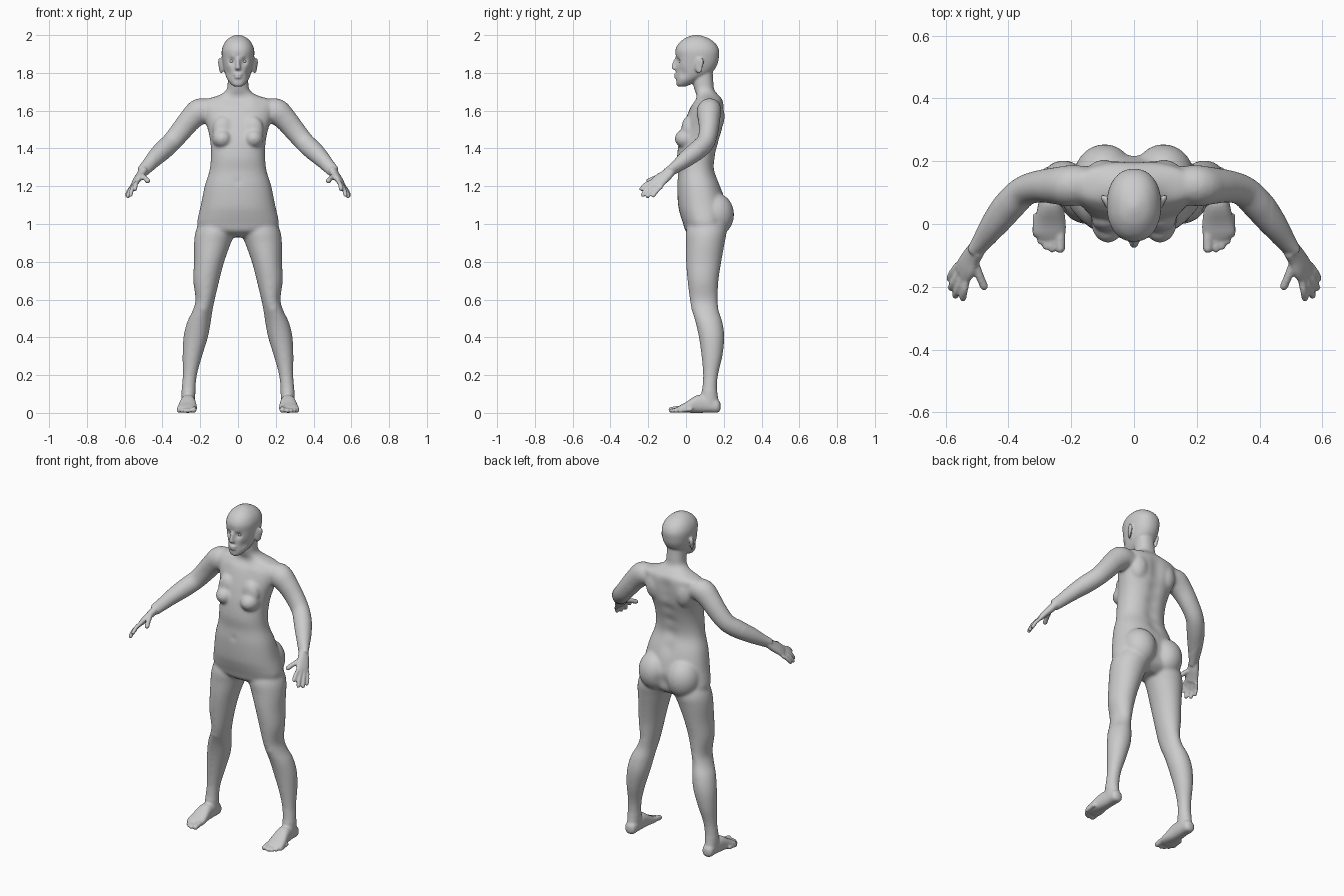
import bpy, bmesh, math
from mathutils import Vector, Matrix

bm = bmesh.new()


def spline(rows, n=4):
    """Catmull-Rom resampling of rows of numbers."""
    out = []
    for i in range(len(rows) - 1):
        p = [rows[max(0, min(len(rows) - 1, i + k))] for k in (-1, 0, 1, 2)]
        for j in range(n):
            t = j / n
            out.append([0.5 * (2 * b + (c - a) * t + (2 * a - 5 * b + 4 * c - d) * t * t
                               + (3 * b - a - 3 * c + d) * t ** 3) for a, b, c, d in zip(*p)])
    return out + [list(rows[-1])]


def loft(rows, u=None, v=None, power=2.0, seg=32):
    """Closed skin through rows of (x, y, z, half_u, half_v)."""
    rows = spline(rows)
    pts = [Vector(r[:3]) for r in rows]
    rings = []
    for i, (c, r) in enumerate(zip(pts, rows)):
        a, b = u, v
        if v is None:
            t = (pts[min(i + 1, len(pts) - 1)] - pts[max(i - 1, 0)]).normalized()
            b = t.cross(Vector(u)).normalized()
            a = b.cross(t)
        a, b = Vector(a), Vector(b)
        ring = []
        for k in range(seg):
            w = 2 * math.pi * k / seg
            cx, sy = math.cos(w), math.sin(w)
            px = math.copysign(abs(cx) ** (2 / power), cx) * max(r[3], 0.002)
            py = math.copysign(abs(sy) ** (2 / power), sy) * max(r[4], 0.002)
            ring.append(bm.verts.new(c + a * px + b * py))
        rings.append(ring)
    for p, q in zip(rings, rings[1:]):
        for k in range(seg):
            bm.faces.new((p[k], p[(k + 1) % seg], q[(k + 1) % seg], q[k]))
    bm.faces.new(rings[0][::-1])
    bm.faces.new(rings[-1])


def stack(rows, power=2.0):
    """Level rings from (z, centre x, half width, front y, back y)."""
    loft([(c, (f + b) / 2, z, w, (b - f) / 2) for z, c, w, f, b in rows],
         (1, 0, 0), (0, 1, 0), power)


def ball(c, r, rot=0.0):
    m = Matrix.Translation(c) @ Matrix.Rotation(rot, 4, 'Z') @ Matrix.Diagonal((*r, 1))
    bmesh.ops.create_uvsphere(bm, u_segments=24, v_segments=16, radius=1, matrix=m)


def digit(points, r):
    """Finger or toe with rounded ends."""
    loft([(*p, r, r) for p in points], (0.1, 0.2, 1), seg=12)
    ball(points[-1], (r, r, r))


# leg
stack([(1.02, .115, .085, .02, .20), (.96, .12, .105, .0, .215), (.9, .135, .098, 0, .205),
       (.8, .153, .08, 0, .187), (.7, .168, .069, .008, .172), (.6, .174, .051, .02, .168),
       (.54, .188, .053, .032, .174), (.48, .207, .063, .05, .193), (.4, .224, .065, .068, .203),
       (.3, .242, .052, .082, .193), (.2, .255, .038, .09, .17), (.12, .262, .037, .084, .165),
       (.05, .263, .036, .07, .175)])
ball((.185, .062, .56), (.034, .036, .045))
# foot and toes
loft([(.262, .183, .035, .012, .015), (.262, .168, .036, .032, .034), (.262, .12, .045, .036, .044),
      (.265, .06, .047, .041, .047), (.268, 0, .029, .051, .028), (.27, -.03, .021, .052, .020),
      (.266, -.048, .017, .040, .013)], (1, 0, 0), (0, 0, 1), 2.4)
for x, y, r in ((.235, -.077, .016), (.262, -.08, .0115), (.281, -.072, .011),
                (.298, -.055, .011), (.313, -.032, .011)):
    digit([(x, y + .065, r + .008), (x, y + .03, r + .005), (x, y, r)], r)
# arm
loft([(.14, .13, 1.60, .055, .055), (.2, .122, 1.597, .066, .07), (.25, .122, 1.555, .059, .062),
      (.3, .12, 1.495, .052, .057), (.35, .105, 1.435, .049, .053), (.395, .062, 1.392, .051, .052),
      (.44, .005, 1.348, .045, .045), (.48, -.05, 1.305, .032, .036), (.507, -.088, 1.277, .022, .032)],
     (-.5, -.78, .45))
# hand, fingers and thumb
loft([(.5, -.08, 1.285, .030, .022), (.517, -.105, 1.258, .034, .021), (.533, -.135, 1.235, .040, .018),
      (.547, -.158, 1.212, .040, .014)], (-.5, -.78, .45), None, 2.3)
digit([(.53, -.165, 1.228), (.54, -.21, 1.212), (.545, -.236, 1.186)], .0115)
digit([(.541, -.158, 1.22), (.559, -.205, 1.19), (.569, -.228, 1.154)], .0115)
digit([(.551, -.145, 1.21), (.574, -.186, 1.176), (.583, -.203, 1.146)], .0112)
digit([(.56, -.128, 1.2), (.58, -.155, 1.174), (.588, -.173, 1.15)], .0108)
digit([(.512, -.11, 1.262), (.492, -.165, 1.243), (.478, -.198, 1.228)], .0135)
# breast, buttock, shoulder blade
ball((.083, .005, 1.452), (.054, .066, .052))
ball((.08, .01, 1.50), (.055, .035, .07))
ball((.093, .155, 1.05), (.098, .1, .115))
ball((.095, .155, 1.57), (.06, .05, .085))
# ear
ball((.089, .068, 1.838), (.008, .025, .042), -.45)
ball((.096, .082, 1.855), (.010, .012, .025), -.45)

# mirror every side part
geo = bmesh.ops.duplicate(bm, geom=bm.verts[:] + bm.edges[:] + bm.faces[:])["geom"]
bmesh.ops.scale(bm, vec=(-1, 1, 1), verts=[g for g in geo if isinstance(g, bmesh.types.BMVert)])

# torso and neck
stack([(.93, 0, .08, .05, .16), (.96, 0, .19, .0, .2), (1.0, 0, .216, -.015, .215),
       (1.05, 0, .209, -.031, .22), (1.1, 0, .197, -.042, .213), (1.2, 0, .177, -.047, .185),
       (1.28, 0, .152, -.043, .155), (1.35, 0, .144, -.048, .157), (1.43, 0, .146, -.038, .175),
       (1.5, 0, .16, -.02, .195), (1.56, 0, .18, .0, .203), (1.62, 0, .195, .025, .203),
       (1.655, 0, .185, .05, .195), (1.68, 0, .105, .055, .175), (1.71, 0, .062, .045, .15),
       (1.76, 0, .054, .035, .144), (1.83, 0, .055, .03, .14)], 2.25)
# head
stack([(1.727, 0, .016, -.04, -.005), (1.737, 0, .034, -.05, .02), (1.765, 0, .056, -.052, .075),
       (1.80, 0, .07, -.053, .135), (1.84, 0, .079, -.053, .164), (1.88, 0, .085, -.053, .174),
       (1.92, 0, .086, -.056, .175), (1.955, 0, .074, -.04, .157), (1.982, 0, .051, -.008, .122),
       (1.996, 0, .025, .025, .085), (2.002, 0, .004, .05, .06)], 2.2)
# nose and lips
loft([(0, -.045, 1.885, .008, .01), (0, -.056, 1.86, .009, .013), (0, -.062, 1.837, .012, .014),
      (0, -.062, 1.823, .015, .014), (0, -.05, 1.815, .012, .01)], (1, 0, 0), (0, 1, 0))
ball((0, -.05, 1.791), (.024, .014, .007))
ball((0, -.05, 1.777), (.021, .014, .007))

# fuse the parts into one skin
bmesh.ops.recalc_face_normals(bm, faces=bm.faces[:])
parts = bpy.data.meshes.new("parts")
bm.to_mesh(parts)
bm.free()
body = bpy.data.objects.new("body", parts)
bpy.context.collection.objects.link(body)
rem = body.modifiers.new("fuse", 'REMESH')
rem.mode = 'VOXEL'
rem.voxel_size = 0.006
deps = bpy.context.evaluated_depsgraph_get()
skin = bpy.data.meshes.new_from_object(body.evaluated_get(deps))
body.modifiers.clear()
body.data = skin

# sculpt strokes: x, y, z, radius, push x, push y, push z
strokes = [
    (.033, -.045, 1.862, .017, 0, .013, 0),       # eye socket
    (.03, -.05, 1.885, .014, 0, -.003, 0),        # brow
    (.055, -.02, 1.80, .025, -.005, .004, 0),     # cheek hollow
    (0, .25, 1.02, .035, 0, -.02, 0),             # cleft
    (0, -.048, 1.225, .012, 0, .008, 0),          # navel
    (0, .03, 1.67, .02, 0, .008, 0),              # throat notch
    (.08, .03, 1.655, .03, 0, -.008, 0),          # collarbone
] + [(0, y, z, .04, 0, -.011, 0) for z, y in      # spine furrow
     ((1.22, .19), (1.3, .16), (1.38, .165), (1.46, .185), (1.54, .2), (1.6, .2))]
for v in skin.vertices:
    side = 1 if v.co.x >= 0 else -1
    for x, y, z, r, dx, dy, dz in strokes:
        if abs(v.co.z - z) < 2.5 * r:
            d2 = (abs(v.co.x) - x) ** 2 + (v.co.y - y) ** 2 + (v.co.z - z) ** 2
            if d2 < 6 * r * r:
                v.co += Vector((dx * side, dy, dz)) * math.exp(-d2 / (r * r))
    v.co.z = max(v.co.z, 0)

# blend the joins on trunk and limbs more than on face, hands and feet
soft = body.vertex_groups.new(name="soft")
soft.add([v.index for v in skin.vertices
          if abs(v.co.x) < .44 and .12 < v.co.z < 1.72], 1.0, 'REPLACE')
for name, group, n in (("blend", "soft", 25), ("polish", "", 3)):
    s = body.modifiers.new(name, 'SMOOTH')
    s.factor, s.iterations, s.vertex_group = 0.5, n, group
skin.polygons.foreach_set("use_smooth", [True] * len(skin.polygons))
skin.update()

# eyes
for side, name in ((-1, "eye_right"), (1, "eye_left")):
    bpy.ops.mesh.primitive_uv_sphere_add(segments=20, ring_count=12, radius=.0135,
                                         location=(.032 * side, -.0245, 1.861))
    eye = bpy.context.object
    eye.name = name
    eye.scale = (1.05, 1, .7)
    bpy.ops.object.shade_smooth()
